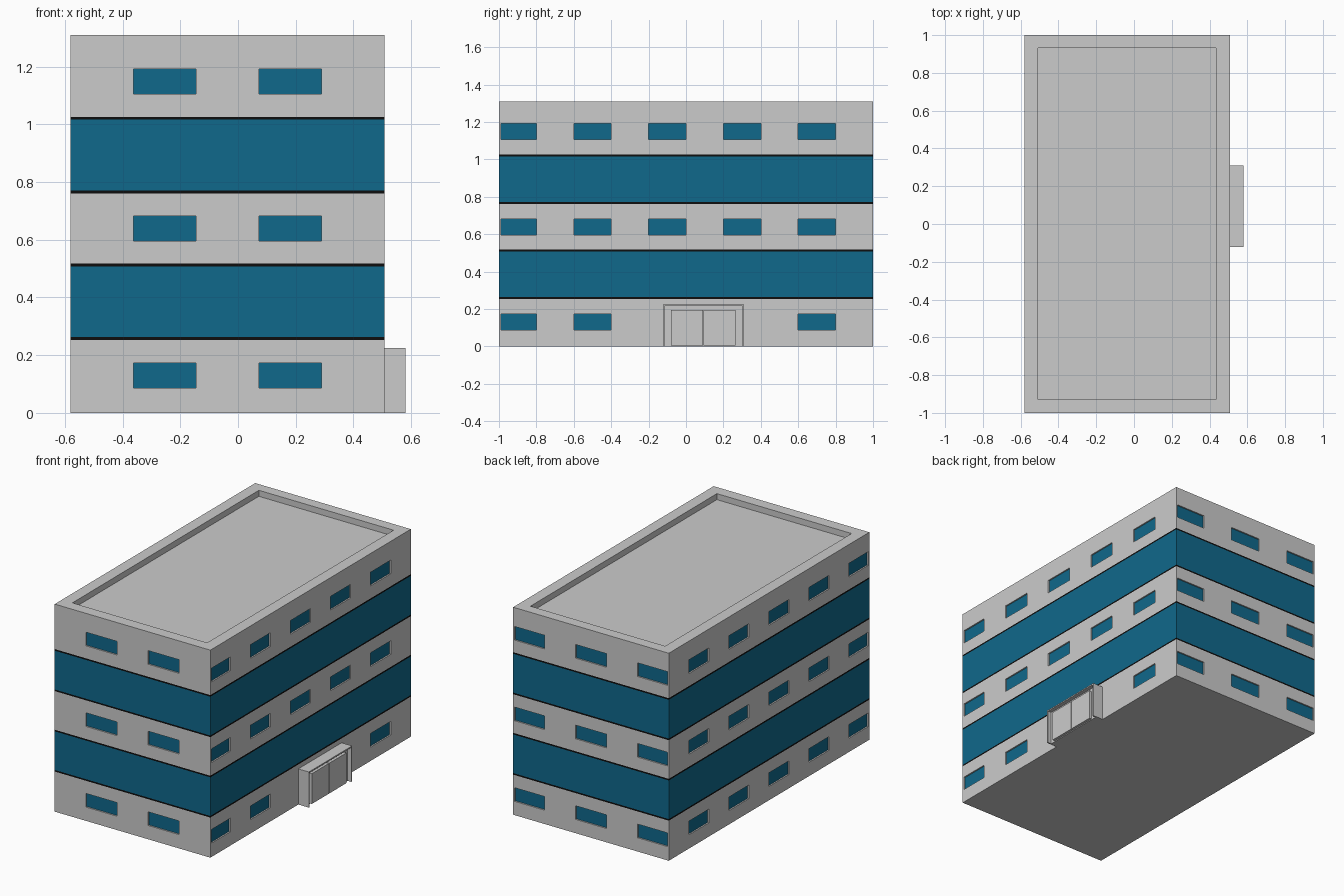
import bpy, bmesh
from mathutils import Vector

if "Cube" in bpy.data.objects:
    bpy.data.objects.remove(bpy.data.objects["Cube"])

X0, X1, Y0, Y1, TOP = -0.58, 0.507, -1.0, 1.0, 1.31
DEPTH = 0.01          # window recess
TRIM = 0.005          # half height of the black trim


def material(name, color):
    m = bpy.data.materials.new(name)
    m.diffuse_color = (*color, 1)
    m.use_nodes = True
    m.node_tree.nodes["Principled BSDF"].inputs["Base Color"].default_value = m.diffuse_color
    return m


blue = material("blue_glass", (0.005, 0.14, 0.26))
black = material("black_trim", (0.004, 0.004, 0.004))


def boxes(name, bounds, mat=None):
    """One object made of boxes given as (low corner, high corner)."""
    bm = bmesh.new()
    for lo, hi in bounds:
        lo, hi = Vector(lo), Vector(hi)
        verts = bmesh.ops.create_cube(bm, size=1)["verts"]
        for v in verts:
            v.co = Vector((lo[i] + (v.co[i] + 0.5) * (hi[i] - lo[i]) for i in range(3)))
    mesh = bpy.data.meshes.new(name)
    bm.to_mesh(mesh)
    bm.free()
    ob = bpy.data.objects.new(name, mesh)
    bpy.context.collection.objects.link(ob)
    if mat:
        mesh.materials.append(mat)
    return ob


def cut(ob, cutter):
    """Subtract the cutter and remove it."""
    mod = ob.modifiers.new("cut", 'BOOLEAN')
    mod.operation, mod.solver, mod.object = 'DIFFERENCE', 'EXACT', cutter
    bpy.context.view_layer.objects.active = ob
    bpy.ops.object.modifier_apply(modifier=mod.name)
    bpy.data.objects.remove(cutter)


def storey(z, mat=None):
    return ((X0, Y0, z[0]), (X1, Y1, z[1]))


def windows(z0, z1, ground, near, far):
    """Boxes on all four facades, from 'near' to 'far' measured inward."""
    out = []
    cell = (X1 - X0) / 5
    # long sides: five windows, the doorway replaces two on the ground floor
    for i in range(5):
        a, b = max(-1 + 0.4 * i, -0.99), -0.8 + 0.4 * i
        out.append(((X0 + near, a, z0), (X0 + far, b, z1)))
        if not (ground and i in (2, 3)):
            out.append(((X1 - far, a, z0), (X1 - near, b, z1)))
    # front uses the even cells, back uses the odd ones
    for i in range(5):
        a = max(X0 + cell * i, X0 + 0.01)
        b = min(X0 + cell * (i + 1), X1 - 0.01)
        if i % 2:
            out.append(((a, Y0 + near, z0), (b, Y0 + far, z1)))
        else:
            out.append(((a, Y1 - far, z0), (b, Y1 - near, z1)))
    return out


# Grey storeys with recessed windows
levels = [("ground", 0, 0.258 - TRIM, 0.087), ("middle", 0.512 + TRIM, 0.766 - TRIM, 0.596),
          ("top", 1.021 + TRIM, TOP, 1.105)]
for name, z0, z1, sill in levels:
    wall = boxes(name + "_storey", [storey((z0, z1))])
    ground = name == "ground"
    cut(wall, boxes("cutter", windows(sill, sill + 0.086, ground, -0.05, DEPTH)))
    if name == "top":
        # sunken roof inside the parapet
        cut(wall, boxes("cutter", [((-0.507, -0.928, TOP - 0.038), (0.434, 0.932, TOP + 0.1))]))
    boxes(name + "_window_panes",
          windows(sill, sill + 0.086, ground, DEPTH - 0.001, DEPTH + 0.002), blue)

# Continuous glass bands and black trim
for name, z0, z1 in (("lower", 0.258, 0.512), ("upper", 0.766, 1.021)):
    boxes(name + "_glass_band", [storey((z0 + TRIM, z1 - TRIM))], blue)
    boxes(name + "_band_trim", [storey((z - TRIM, z + TRIM)) for z in (z0, z1)], black)

# Entrance: thin surround, back wall and two door leaves
A, B, H, T, F = -0.122, 0.31, 0.225, 0.008, 0.58
boxes("entrance_surround", [((X1, A, 0), (F, A + T, H)), ((X1, B - T, 0), (F, B, H)),
                            ((X1, A + T, H - T), (F, B - T, H))])
boxes("entrance_wall", [((X1, A + T, 0), (0.555, B - T, H - T))])
mid = 0.0925
boxes("door_leaves", [((0.555, -0.08, 0.005), (0.572, mid - 0.002, 0.196)),
                      ((0.555, mid + 0.002, 0.005), (0.572, 0.265, 0.196))])
